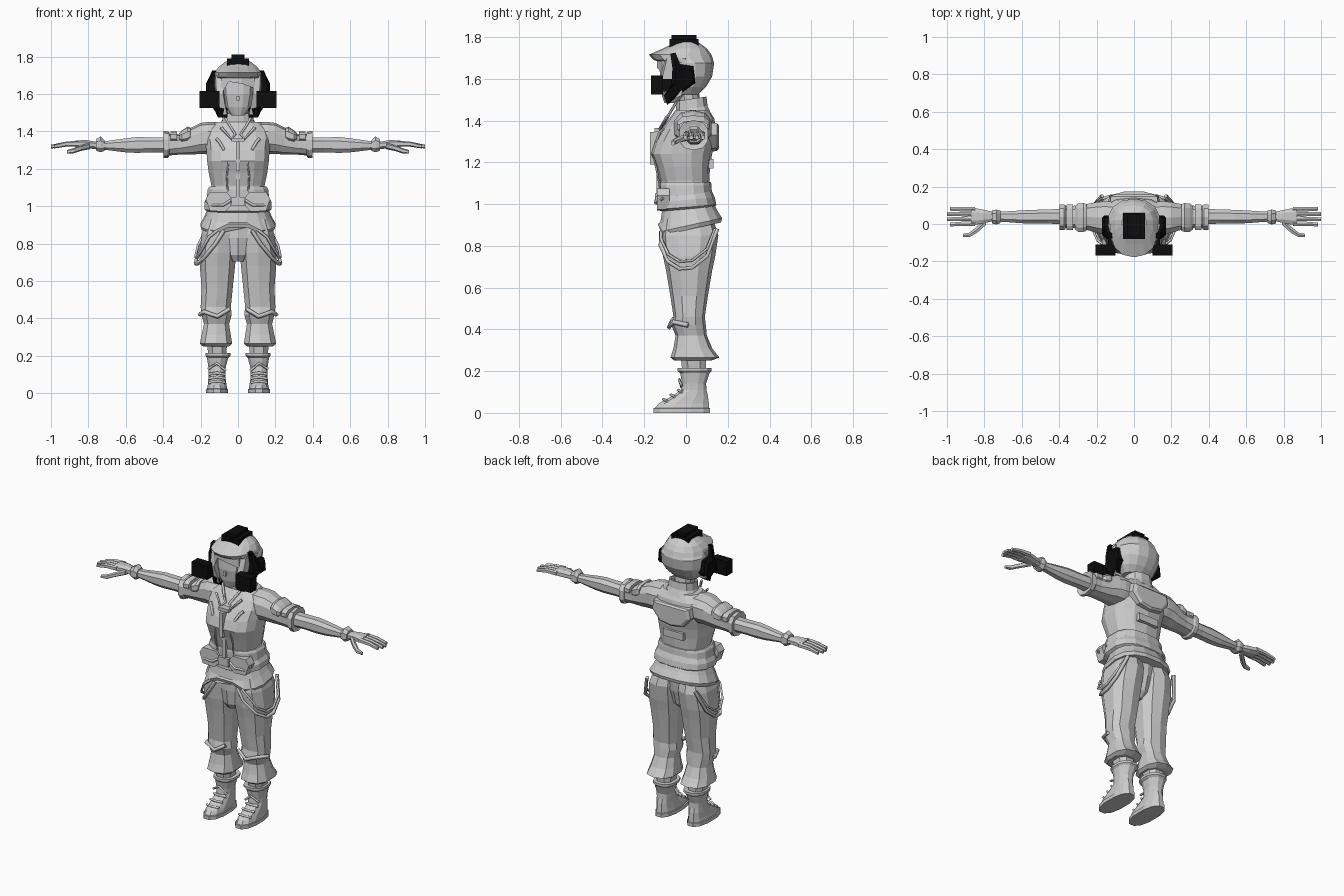
import bpy, bmesh, math

def material(name, v):
    m = bpy.data.materials.new(name)
    m.diffuse_color = (v, v, v, 1)
    return m

GREY = material("cloth grey", 0.6)
BLACK = material("matte black", 0.004)

def finish(ob, mat, mirror):
    bpy.context.scene.collection.objects.link(ob)
    ob.data.materials.append(mat)
    if mirror:
        ob.modifiers.new("mirror", 'MIRROR').use_axis = (True, False, False)
    return ob

def skin(name, rings, mat=GREY, mirror=False):
    """Bridge rings of equal length and cap both ends."""
    bm = bmesh.new()
    vs = [[bm.verts.new(p) for p in r] for r in rings]
    n = len(vs[0])
    for a, b in zip(vs, vs[1:]):
        for i in range(n):
            j = (i + 1) % n
            bm.faces.new((a[i], a[j], b[j], b[i]))
    bm.faces.new(vs[0][::-1])
    bm.faces.new(vs[-1])
    bmesh.ops.recalc_face_normals(bm, faces=bm.faces)
    me = bpy.data.meshes.new(name)
    bm.to_mesh(me)
    bm.free()
    return finish(bpy.data.objects.new(name, me), mat, mirror)

def unit(n, p):
    """Rounded-square outline points."""
    out = []
    for i in range(n):
        t = 2 * math.pi * (i + 0.5) / n
        c, s = math.cos(t), math.sin(t)
        out.append((math.copysign(abs(c) ** p, c), math.copysign(abs(s) ** p, s)))
    return out

def upright(name, rows, n=12, p=0.8, tilt=0, **k):
    """Rows: z, x min, x max, y min, y max."""
    return skin(name, [[((a + b) / 2 + u * (b - a) / 2, (c + d) / 2 + v * (d - c) / 2,
                         z + tilt * ((c + d) / 2 + v * (d - c) / 2)) for u, v in unit(n, p)]
                       for z, a, b, c, d in rows], **k)

def centred(name, rows, **k):
    """Rows: z, half width, y min, y max."""
    return upright(name, [(z, -r, r, c, d) for z, r, c, d in rows], **k)

def sideways(name, rows, n=8, p=0.8, **k):
    """Rows: x, z min, z max, y min, y max; always mirrored."""
    return skin(name, [[(x, (c + d) / 2 + u * (d - c) / 2, (a + b) / 2 + v * (b - a) / 2)
                        for u, v in unit(n, p)] for x, a, b, c, d in rows], mirror=True, **k)

def box(name, x0, x1, y0, y1, z0, z1, mat=GREY, mirror=False):
    return skin(name, [[(x0, y0, z), (x1, y0, z), (x1, y1, z), (x0, y1, z)] for z in (z0, z1)],
                mat, mirror)

def tube(name, pts, r, mirror=True, cyclic=False):
    cu = bpy.data.curves.new(name, 'CURVE')
    cu.dimensions = '3D'
    cu.bevel_depth, cu.bevel_resolution, cu.use_fill_caps = r, 0, True
    sp = cu.splines.new('POLY')
    sp.points.add(len(pts) - 1)
    for q, c in zip(sp.points, pts):
        q.co = (*c, 1)
    sp.use_cyclic_u = cyclic
    return finish(bpy.data.objects.new(name, cu), GREY, mirror)

# Head: face, fringe, helmet
centred("face", [(1.485, .035, -.105, -.03), (1.53, .07, -.12, .02), (1.6, .085, -.128, .02),
                 (1.7, .09, -.12, .02)])
skin("fringe", [[(x, y, 1.69), (x, y, z), (x, y + .05, z), (x, y + .05, 1.69)]
                for x, y, z in ((-.088, -.115, 1.60), (-.05, -.135, 1.665), (.02, -.14, 1.655),
                                (.088, -.115, 1.63))])
box("nose", -.008, .008, -.138, -.11, 1.565, 1.59)
centred("helmet", [(1.525, .085, -.05, .06), (1.56, .115, -.07, .095), (1.61, .135, -.085, .125),
                   (1.675, .14, -.11, .135), (1.69, .135, -.155, .13), (1.715, .128, -.178, .122),
                   (1.745, .105, -.11, .1), (1.775, .065, -.05, .06)], n=14, p=.9)
skin("cheek_guard", [[(.085, -.10, 1.70), (.08, -.125, 1.60), (.06, -.10, 1.49), (.07, -.02, 1.52),
                      (.08, 0, 1.70)],
                     [(.12, -.09, 1.70), (.115, -.115, 1.60), (.10, -.09, 1.49), (.12, -.02, 1.52),
                      (.14, 0, 1.70)]], mirror=True)
# Black helmet gear
box("crown_pad", -.06, .06, -.08, .06, 1.74, 1.79, BLACK)
box("crown_pad_top", -.035, .035, -.07, .05, 1.79, 1.81, BLACK)
ear = [(-.075, 1.72), (-.05, 1.725), (-.03, 1.67), (.035, 1.66), (.045, 1.58), (-.03, 1.525),
       (-.09, 1.475), (-.105, 1.52), (-.07, 1.57), (-.065, 1.65)]
skin("ear_pad", [[(x - (.05 if z < 1.53 else .02 if z > 1.7 else 0), y * s, 1.6 + (z - 1.6) * s)
                  for y, z in ear] for x, s in ((.105, 1), (.158, 1), (.172, .75))],
     BLACK, True)
box("radio_box", .10, .207, -.168, -.11, 1.525, 1.615, BLACK, True)
box("radio_arm", .10, .14, -.13, -.05, 1.54, 1.60, BLACK, True)

# Neck and collar
centred("neck", [(1.4, .065, -.03, .08), (1.46, .055, -.03, .07), (1.56, .06, -.05, .06)], n=10)
centred("collar", [(1.41, .115, -.075, .125), (1.455, .085, -.05, .105), (1.5, .082, -.05, .10),
                   (1.5, .072, -.04, .09), (1.45, .065, -.03, .08)], tilt=.15)
tube("lapel", [(.078, -.045, 1.49), (.05, -.075, 1.44), (.015, -.105, 1.385), (.035, -.125, 1.36),
               (.09, -.09, 1.42)], .008)

# Jacket body
centred("jacket", [(1.04, .15, -.115, .11), (1.11, .145, -.125, .112), (1.18, .16, -.145, .115),
                   (1.24, .168, -.168, .125), (1.3, .172, -.15, .14), (1.36, .18, -.115, .145),
                   (1.41, .17, -.08, .135), (1.45, .12, -.05, .11)], n=14, p=.75)
box("zip_cover", -.012, .012, -.172, -.13, 1.19, 1.345)
box("zip_lower", -.012, .012, -.142, -.10, 1.05, 1.2)
box("zip_bar", -.035, .035, -.15, -.10, 1.345, 1.365)
tube("chest_tab", [(.075, -.142, 1.30), (.10, -.125, 1.345), (.115, -.11, 1.36)], .009)
tube("front_seam", [(.05, -.158, 1.24), (.06, -.14, 1.16), (.055, -.125, 1.08)], .005)
# Raised back yoke
skin("back_panel", [[(x * s, y, 1.325 + (z - 1.325) * s) for x, z in
                     ((-.13, 1.39), (.13, 1.39), (.14, 1.33), (.085, 1.265), (0, 1.25),
                      (-.085, 1.265), (-.14, 1.33))] for y, s in ((.10, 1), (.148, .95), (.158, .8))])
box("back_tab", -.07, .07, .10, .132, 1.17, 1.215)

# Belt and layered hem
centred("waist_band", [(1.04, .17, -.13, .125), (1.09, .165, -.132, .122), (1.105, .155, -.13, .12),
                       (1.105, .14, -.11, .1)], n=14, p=.75)
centred("upper_hem", [(.975, .165, -.12, .135), (.985, .183, -.135, .145), (1.02, .182, -.133, .138),
                      (1.06, .16, -.12, .12)], n=14, p=.75, tilt=.08)
skirt = centred("lower_hem", [(.875, .195, -.13, .17), (.895, .203, -.137, .175),
                              (.94, .18, -.125, .15), (1.0, .155, -.115, .125)],
                n=16, p=.8, tilt=.22)
for v in skirt.data.vertices:      # notch at the front opening
    if v.co.y < 0 and abs(v.co.x) < .1 and v.co.z < .9:
        v.co.z += .04
skin("belt_pouch", [[(x, y, z) for x, z in ((.04, 1.05), (.06, 1.075), (.15, 1.075), (.172, 1.04),
                                            (.15, .975), (.07, .97), (.04, 1.0))]
                    for y in (-.08, -.14)], mirror=True)
tube("pouch_flap", [(.04, -.14, 1.03), (.08, -.145, 1.005), (.14, -.138, 1.005), (.172, -.11, 1.03)],
     .008)
box("buckle", -.035, .035, -.148, -.11, 1.0, 1.05)

# Trousers
centred("crotch", [(.705, .04, -.08, .06), (.74, .06, -.105, .1), (.83, .09, -.115, .125),
                   (.92, .15, -.11, .13)], n=10)
upright("trouser_leg", [(.25, .045, .19, -.055, .12), (.265, .028, .208, -.075, .16),
                        (.31, .035, .198, -.06, .125), (.37, .045, .185, -.05, .10),
                        (.42, .03, .198, -.07, .095), (.46, .035, .203, -.06, .09),
                        (.56, .025, .198, -.075, .105), (.68, .012, .208, -.095, .125),
                        (.75, .006, .212, -.11, .14), (.85, .004, .198, -.12, .155),
                        (.93, .01, .17, -.105, .13)], n=10, mirror=True)
tube("knee_fold", [(.045, -.062, .45), (.11, -.08, .41), (.18, -.06, .435), (.205, .01, .42)], .012)
# Hanging hip straps
for i, (r, d) in enumerate(((.011, 0), (.008, .035))):
    tube("hip_strap_%d" % i, [(.075 + d, -.118, .87), (.12 + d, -.12, .80 + d), (.18 + d / 2, -.085, .725 + d),
                              (.22, -.03, .69 + d), (.227, .03, .695 + d), (.215, .10, .75 + d),
                              (.17, .15 - d / 3, .88)], r)

# Boots
upright("sock", [(.19, .06, .16, -.02, .10), (.27, .055, .17, -.03, .10)], n=8, mirror=True)
upright("boot", [(0, .052, .172, -.16, .12), (.022, .052, .172, -.16, .12),
                 (.024, .057, .167, -.152, .115), (.045, .06, .163, -.135, .113),
                 (.08, .065, .16, -.07, .108), (.11, .066, .158, -.025, .10),
                 (.14, .064, .16, -.02, .098), (.19, .05, .168, -.03, .115),
                 (.2, .037, .176, -.042, .125), (.215, .037, .176, -.042, .125)],
        n=12, p=.85, mirror=True)
for i in range(3):
    y, z = -.105 + .035 * i, .064 + .022 * i
    tube("lace_%d" % i, [(.07, y + .015, z - .008), (.112, y - .003, z), (.155, y + .015, z - .008)], .008)
tube("boot_strap", [(.065, -.02, .12), (.112, -.032, .16), (.16, -.02, .13)], .007)

# Arms: sleeve, shoulder pad, cuff, forearm, wristband
sideways("sleeve", [(.09, 1.28, 1.45, -.05, .12), (.16, 1.28, 1.45, -.06, .125),
                    (.2, 1.28, 1.445, -.05, .12), (.25, 1.275, 1.42, -.035, .11),
                    (.32, 1.275, 1.385, -.025, .1), (.375, 1.27, 1.385, -.025, .1)], n=10)
sideways("cuff", [(.365, 1.27, 1.39, -.03, .102), (.375, 1.258, 1.4, -.035, .108),
                  (.398, 1.258, 1.402, -.035, .108), (.392, 1.28, 1.38, -.01, .085)], n=10)
sideways("shoulder_pad", [(.255, 1.35, 1.42, -.04, .11), (.27, 1.335, 1.425, -.045, .115),
                          (.3, 1.335, 1.405, -.045, .112), (.315, 1.345, 1.39, -.03, .10)], n=10)
sideways("sleeve_band", [(.325, 1.34, 1.40, -.035, .108), (.36, 1.34, 1.40, -.035, .108)], n=10)
sideways("forearm", [(.37, 1.285, 1.37, -.005, .085), (.46, 1.285, 1.37, 0, .08),
                     (.54, 1.282, 1.372, 0, .078), (.6, 1.285, 1.365, .002, .075),
                     (.7, 1.298, 1.35, .01, .068), (.78, 1.305, 1.345, .012, .065)])
sideways("wristband", [(.715, 1.293, 1.355, .002, .073), (.735, 1.285, 1.375, -.005, .08),
                       (.76, 1.295, 1.36, 0, .075)])
# Hands
sideways("palm", [(.76, 1.308, 1.345, .012, .068), (.81, 1.308, 1.355, 0, .08),
                  (.87, 1.312, 1.352, -.01, .092)])
for i in range(4):
    y = -.012 + .026 * i
    tip = (.985, 1.0, 1.0, .985)[i]
    sideways("finger_%d" % i, [(.85, 1.318, 1.35, y, y + .027), (.92, 1.318, 1.345, y, y + .026),
                               (tip, 1.308, 1.328, y - .002 + .002 * i, y + .02 + .002 * i)], n=6)
sideways("thumb", [(.79, 1.305, 1.34, -.005, .04), (.84, 1.295, 1.325, -.05, -.012),
                   (.88, 1.282, 1.31, -.072, -.045), (.915, 1.28, 1.3, -.07, -.052)], n=6)
